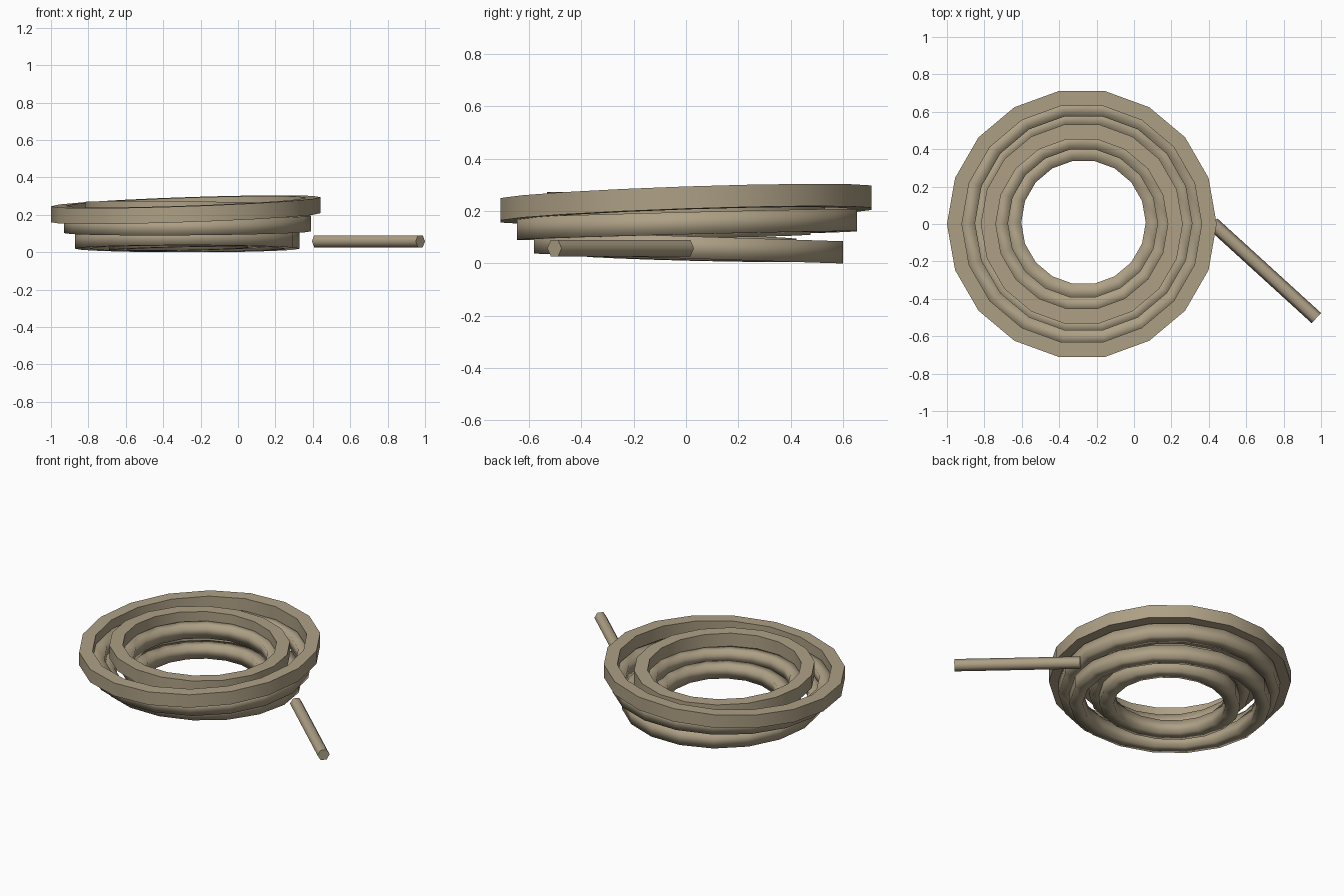
import bpy, math
from mathutils import Vector

if "Cube" in bpy.data.objects:
    bpy.data.objects.remove(bpy.data.objects["Cube"])

SEG = 18
CX = -0.279

rope = bpy.data.materials.new("rope_tan")
rope.diffuse_color = (0.42, 0.35, 0.235, 1)
rope.use_nodes = True
rope.node_tree.nodes["Principled BSDF"].inputs["Base Color"].default_value = rope.diffuse_color


def finish(name, verts, faces, angle):
    mesh = bpy.data.meshes.new(name)
    mesh.from_pydata(verts, [], faces)
    mesh.update()
    mesh.materials.append(rope)
    obj = bpy.data.objects.new(name, mesh)
    bpy.context.collection.objects.link(obj)
    bpy.ops.object.select_all(action='DESELECT')
    bpy.context.view_layer.objects.active = obj
    obj.select_set(True)
    bpy.ops.object.shade_smooth_by_angle(angle=math.radians(angle))
    return obj


def coil_turn(name, outer, z, slope_x, slope_y, offset=(0, 0), width=0.08,
              height=0.085, angle=30):
    """One square-section turn, 18 sides, tilted by the two slopes."""
    inner = outer - width
    section = [(outer, -height / 2), (outer, height / 2),
               (inner, height / 2), (inner, -height / 2)]
    verts, faces = [], []
    for i in range(SEG):
        a = 2 * math.pi * i / SEG
        for r, dz in section:
            x, y = r * math.cos(a), r * math.sin(a)
            verts.append((CX + offset[0] + x, offset[1] + y,
                          z + dz + slope_x * x + slope_y * y))
        j = (i + 1) % SEG
        for k in range(4):
            m = (k + 1) % 4
            faces.append((4 * i + k, 4 * j + k, 4 * j + m, 4 * i + m))
    finish(name, verts, faces, angle)


# Outer coil: three turns widening upward, lower turns with soft edges
coil_turn("outer_turn_low", 0.60, 0.061, 0.0, -0.032, (0.008, 0.009), angle=120)
coil_turn("outer_turn_mid", 0.66, 0.149, 0.007, 0.025, (0.009, 0.004), angle=120)
coil_turn("outer_turn_top", 0.721, 0.227, 0.034, 0.034)

# Inner coil: three turns nested inside
coil_turn("inner_turn_low", 0.42, 0.061, 0.02, -0.025, (0.009, 0.009), 0.087, angle=120)
coil_turn("inner_turn_mid", 0.48, 0.146, -0.015, 0.015, (0.005, 0.004), angle=120)
coil_turn("inner_turn_top", 0.54, 0.221, -0.01, -0.015)

# Loose end: hexagonal rod lying beside the coil
start, end, rad = Vector((0.42, 0.003, 0.058)), Vector((0.975, -0.503, 0.058)), 0.037
along = (end - start).normalized()
side = Vector((along.y, -along.x, 0))
up = Vector((0, 0, 1))
pts = [p + rad * (math.cos(k * math.pi / 3) * side + math.sin(k * math.pi / 3) * up)
       for p in (start, end) for k in range(6)]
sides = [(k, k + 6, (k + 1) % 6 + 6, (k + 1) % 6) for k in range(6)]
caps = [tuple(range(6)), tuple(reversed(range(6, 12)))]
finish("loose_end", pts, sides + caps, 65)
bpy.ops.object.mode_set(mode='EDIT')
bpy.ops.mesh.select_all(action='SELECT')
bpy.ops.mesh.normals_make_consistent(inside=False)
bpy.ops.object.mode_set(mode='OBJECT')
